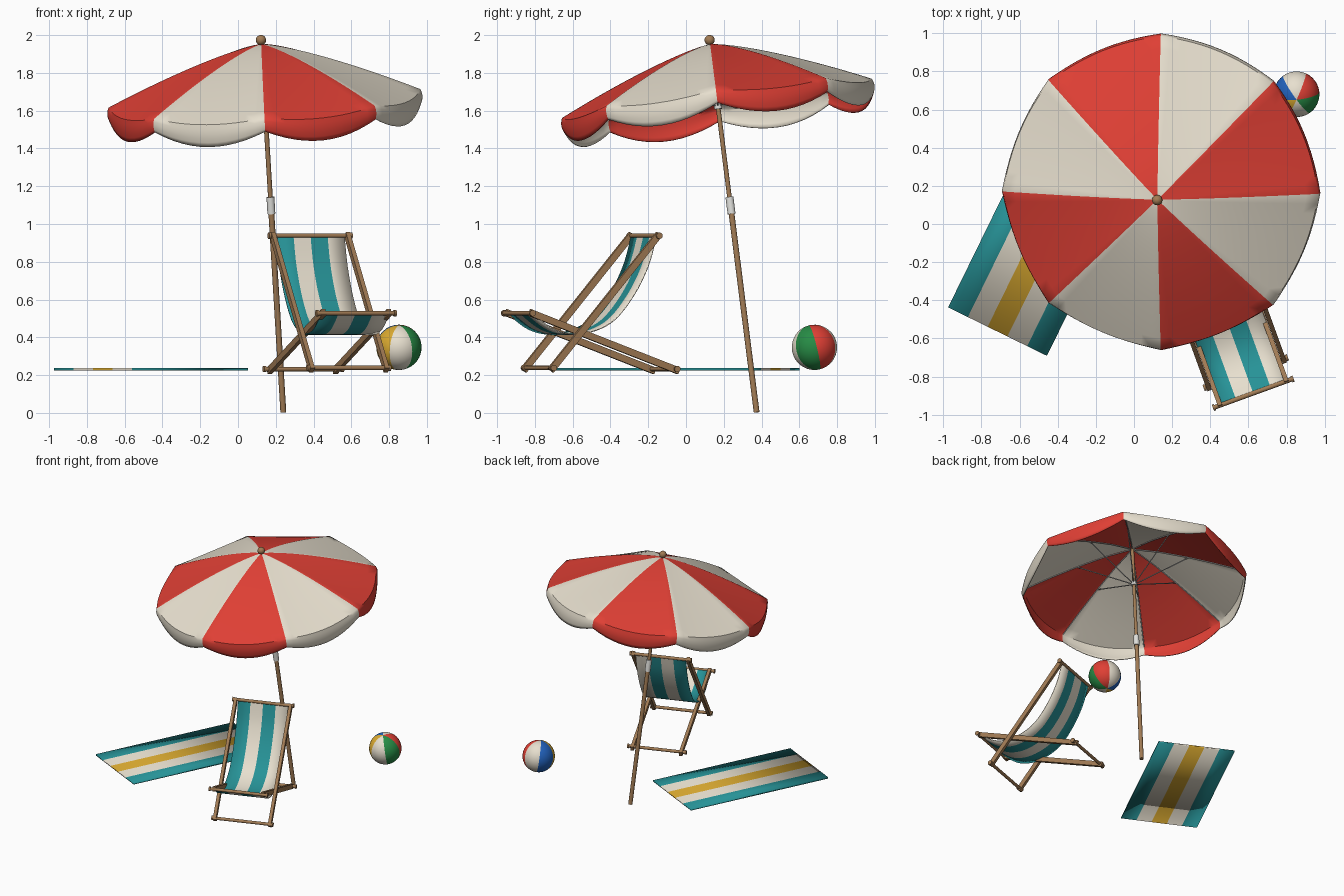
import bpy, bmesh, math
from mathutils import Vector, Matrix

if "Cube" in bpy.data.objects:
    bpy.data.objects.remove(bpy.data.objects["Cube"])

COL = {"red": (.74, .05, .035), "cream": (.80, .74, .62), "teal": (.02, .29, .31),
       "yellow": (.70, .40, .03), "wood": (.36, .20, .09), "blue": (.015, .12, .50),
       "green": (.02, .26, .06), "steel": (.45, .45, .44), "white_plastic": (.75, .75, .72)}
MAT = {}
for n, c in COL.items():
    MAT[n] = bpy.data.materials.new(n)
    MAT[n].diffuse_color = (*c, 1)


def add(name, verts, faces, mats, idx=None, thick=0, angle=40):
    me = bpy.data.meshes.new(name)
    me.from_pydata([tuple(v) for v in verts], [], faces)
    for m in mats:
        me.materials.append(MAT[m])
    if idx:
        for p, i in zip(me.polygons, idx):
            p.material_index = i
    bm = bmesh.new()
    bm.from_mesh(me)
    bmesh.ops.recalc_face_normals(bm, faces=bm.faces)
    bm.to_mesh(me)
    bm.free()
    ob = bpy.data.objects.new(name, me)
    bpy.context.collection.objects.link(ob)
    bpy.ops.object.select_all(action='DESELECT')
    ob.select_set(True)
    bpy.context.view_layer.objects.active = ob
    bpy.ops.object.shade_smooth_by_angle(angle=math.radians(angle))
    if thick:
        so = ob.modifiers.new("thickness", 'SOLIDIFY')
        so.thickness, so.offset = thick, 0
    return ob


def tube(name, pts, r, mat, n=14):
    """Round bar through a list of points."""
    pts = [Vector(p) for p in pts]
    V, F = [], []
    for i, p in enumerate(pts):
        d = (pts[min(i + 1, len(pts) - 1)] - pts[max(i - 1, 0)]).normalized()
        q = d.to_track_quat('Z', 'Y')
        V += [p + q @ Vector((r * math.cos(2 * math.pi * k / n), r * math.sin(2 * math.pi * k / n), 0)) for k in range(n)]
    for i in range(len(pts) - 1):
        for k in range(n):
            a, b = i * n + k, i * n + (k + 1) % n
            F.append((a, b, b + n, a + n))
    F += [tuple(range(n)), tuple(range(len(V) - n, len(V)))]
    return add(name, V, F, [mat])


def ball(name, c, r, mats, rule, rot=Matrix.Identity(3), seg=24, rings=16):
    bm = bmesh.new()
    bmesh.ops.create_uvsphere(bm, u_segments=seg, v_segments=rings, radius=r)
    idx = [rule(f.calc_center_median()) for f in bm.faces]
    V = [Vector(c) + rot @ v.co for v in bm.verts]
    F = [[v.index for v in f.verts] for f in bm.faces]
    bm.free()
    return add(name, V, F, mats, idx)


# ---------- parasol: tilted frame with origin at canopy apex ----------
base, apex = Vector((.24, .374, .003)), Vector((.123, .128, 1.95))
az = (apex - base).normalized()
ax = (Vector((1, 0, 0)) - az * az.x).normalized()
ay = az.cross(ax)
L = (apex - base).length


def P(r, phi, depth):
    return apex + ax * (r * math.cos(phi)) + ay * (r * math.sin(phi)) - az * depth


tube("lower_pole", [base, P(0, 0, .86)], .0155, "wood")
tube("upper_pole", [P(0, 0, .9), P(0, 0, -.01)], .0125, "wood")
tube("pole_sleeve", [P(0, 0, .905), P(0, 0, .815)], .021, "white_plastic", 18)
tube("runner", [P(0, 0, .345), P(0, 0, .31)], .021, "white_plastic", 18)
ball("finial", P(0, 0, -.024), .027, ["wood"], lambda c: 0)

R, DROP, N, S, T, VAL = .825, .29, 8, 12, 14, 5
step = 2 * math.pi / N


def canopy_point(j, i):
    phi = i * step / S
    u = (i % S) / S
    w = 4 * u * (1 - u)
    t = min(j / T, 1)
    s = max(j - T, 0) / VAL
    chord = R * math.cos(step / 2) / math.cos((u - .5) * step)
    r = t * (chord + .04 * w * t) + .008 * math.sin(math.pi * s) - .008 * s * w
    d = DROP * t ** 1.3 + .028 * w * t * t + s * (.07 + .048 * w)
    return P(r, phi, d)


V, F, idx, M = [apex], [], [], N * S
for j in range(1, T + VAL + 1):
    V += [canopy_point(j, i) for i in range(M)]
for i in range(M):
    k = (i + 1) % M
    F.append((0, 1 + i, 1 + k))
    idx.append(i // S % 2)
    for j in range(T + VAL - 1):
        a = 1 + j * M
        F.append((a + i, a + M + i, a + M + k, a + k))
        idx.append(i // S % 2)
add("canopy", V, F, ["red", "cream"], idx, thick=.006, angle=50)

# ribs and stretchers under the canopy
for k in range(N):
    phi = k * step
    tube("rib", [P(R * t, phi, DROP * t ** 1.3 + .008) for t in (.02, .25, .5, .75, .99)], .004, "steel", 6)
    tube("stretcher", [P(.018, phi, .325), P(R * .5, phi, DROP * .5 ** 1.3 + .01)], .004, "steel", 6)

# ---------- deck chair: local lateral / depth / height ----------
ca, sa = math.cos(math.radians(20)), math.sin(math.radians(20))


def C(lat, dep, z):
    return Vector((.625 + lat * ca - dep * sa, -.887 + lat * sa + dep * ca, z))


def leg(name, lat, a, b, w=.024, h=.036):
    """Rectangular wooden bar between two (depth, height) points."""
    a, b = Vector(a), Vector(b)
    d = (b - a).normalized()
    n = Vector((-d.y, d.x)) * h / 2
    V = [C(lat + s * w / 2, *q) for s in (-1, 1) for q in (a - n, a + n, b + n, b - n)]
    F = [(0, 1, 2, 3), (4, 5, 6, 7)] + [(i, (i + 1) % 4, (i + 1) % 4 + 4, i + 4) for i in range(4)]
    add(name, V, F, ["wood"])


def rail(name, half, dep, z):
    tube(name, [C(-half, dep, z), C(half, dep, z)], .012, "wood")
    for s in (-1, 1):
        tube(name + "_knob", [C(s * (half - .012), dep, z), C(s * half, dep, z)], .017, "wood")


for s in (-1, 1):
    leg("back_frame_leg", s * .21, (.105, .225), (.715, .945))
    leg("seat_frame_leg", s * .185, (.835, .222), (-.005, .532))
rail("top_rail", .235, .71, .938)
rail("front_foot_rail", .235, .115, .238)
rail("front_rail", .225, 0, .528)
rail("rear_foot_rail", .225, .815, .232)

# sagging sling, four lengthwise stripes
key = [Vector(p) for p in ((.71, .948), (.66, .775), (.568, .605), (.447, .475), (.28, .418), (.13, .442), (0, .535))]
path = []
for i in range(len(key) - 1):
    p0, p1, p2, p3 = (key[max(0, min(len(key) - 1, i + o))] for o in (-1, 0, 1, 2))
    for q in range(6):
        t = q / 6
        path.append(.5 * (2 * p1 + (p2 - p0) * t + (2 * p0 - 5 * p1 + 4 * p2 - p3) * t * t
                          + (3 * p1 - p0 - 3 * p2 + p3) * t ** 3))
path.append(key[-1])
V = [C(-.192 + .096 * c, *p) for p in path for c in range(5)]
F = [(r * 5 + c, r * 5 + c + 1, r * 5 + c + 6, r * 5 + c + 5) for r in range(len(path) - 1) for c in range(4)]
add("sling", V, F, ["teal", "cream"], [i % 4 % 2 for i in range(len(F))], thick=.006)

# ---------- towel: five lengthwise stripes ----------
tl, tw = Vector((.44, .898, 0)), Vector((.898, -.44, 0))
mid = Vector((-.461, -.045, .231))
V = [mid + tl * (e * .578) + tw * (.577 * (c / 5 - .5)) for c in range(6) for e in (-1, 1)]
F = [(2 * c, 2 * c + 1, 2 * c + 3, 2 * c + 2) for c in range(5)]
add("towel", V, F, ["teal", "cream", "yellow"], [0, 1, 2, 1, 0], thick=.012)

# ---------- beach ball: six gores round a leaning axis ----------
order = [1, 2, 0, 1, 3, 4]  # cream, green, red, cream, blue, yellow
gore = lambda c: order[int(((math.degrees(math.atan2(c.y, c.x)) + 120) % 360) // 60)]
lean = Matrix.Rotation(math.radians(14), 3, 'X') @ Matrix.Rotation(math.radians(6), 3, 'Z')
ball("beach_ball", (.852, .68, .347), .12, ["red", "cream", "green", "blue", "yellow"], gore, lean, 36, 20)

for m in bpy.data.materials:
    if m.users and not m.is_grease_pencil:
        m.use_nodes = True
        m.node_tree.nodes["Principled BSDF"].inputs["Base Color"].default_value = m.diffuse_color
